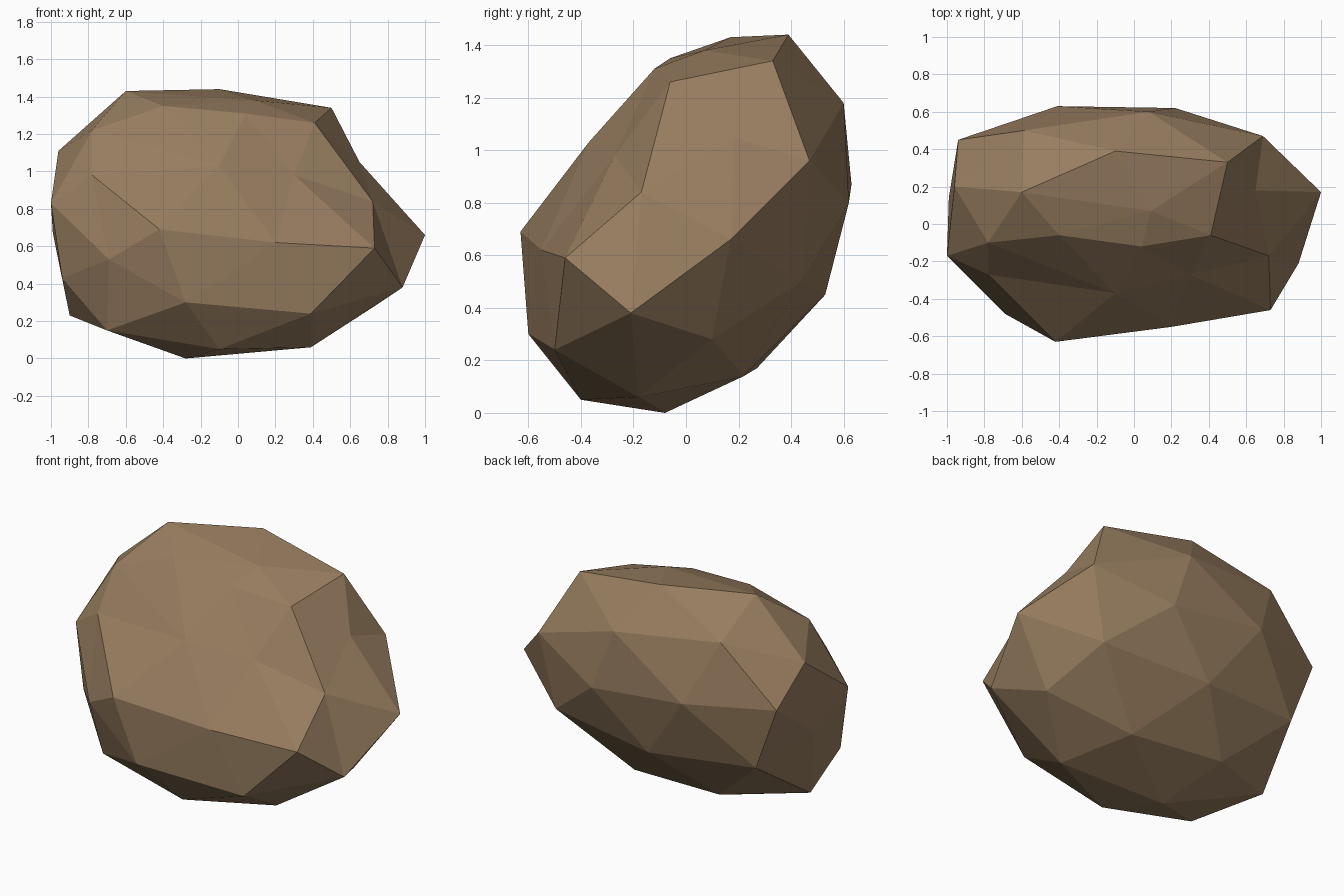
import bpy, bmesh
from mathutils import Vector

# Corner points of the rock, grouped by region
top = [(-.60, .17, 1.43), (-.10, .39, 1.44), (.50, .33, 1.34), (.41, -.06, 1.26),
       (-.40, -.06, 1.35), (.04, -.12, 1.31), (-.78, -.10, 1.22), (.09, .07, 1.38)]
front = [(.30, -.27, .98), (-.10, -.37, 1.03), (-.78, -.27, .98), (.73, -.46, .59),
         (.20, -.55, .62), (-.42, -.63, .69), (-.69, -.48, .53), (-.28, -.60, .30),
         (.39, -.50, .24)]
right = [(.72, -.17, .84), (1.0, .17, .66), (.88, -.21, .38), (.69, .47, .96),
         (.65, .18, 1.05), (.73, .10, .28)]
left = [(-1.0, -.17, .83), (-.94, -.18, .43), (-.90, .06, .23), (-.96, .20, 1.11),
        (-.94, .45, .90), (-.99, .14, .67)]
back = [(.08, .60, 1.18), (-.59, .50, 1.25), (-.41, .63, .87), (.22, .62, .80),
        (.59, .44, .50), (-.11, .53, .45), (-.79, .44, .50)]
bottom = [(-.10, -.40, .05), (.39, -.18, .06), (-.28, -.08, 0), (-.70, -.33, .15),
          (.20, .22, .14), (-.42, .27, .17)]


def rounded(p):
    """Un-lean the rock and pull the point most of the way to a unit sphere."""
    x, y, z = p
    v = Vector((x, (y - .4 * (z - .72)) / .55, (z - .72) / .72))
    return v * v.length ** -.75


# Wrap a skin around the rounded points, then move each corner to its real place
bm = bmesh.new()
real = {}
for p in top + front + right + left + back + bottom:
    real[bm.verts.new(rounded(p))] = Vector(p)
bmesh.ops.convex_hull(bm, input=list(bm.verts))
for v in list(bm.verts):
    if v.link_faces:
        v.co = real[v]
    else:
        bm.verts.remove(v)
bmesh.ops.recalc_face_normals(bm, faces=list(bm.faces))

mesh = bpy.data.meshes.new("rock")
bm.to_mesh(mesh)
bm.free()
rock = bpy.data.objects.new("rock", mesh)
bpy.context.collection.objects.link(rock)

# Single brown stone colour
stone = bpy.data.materials.new("brown stone")
stone.diffuse_color = (.31, .205, .115, 1)
mesh.materials.append(stone)
